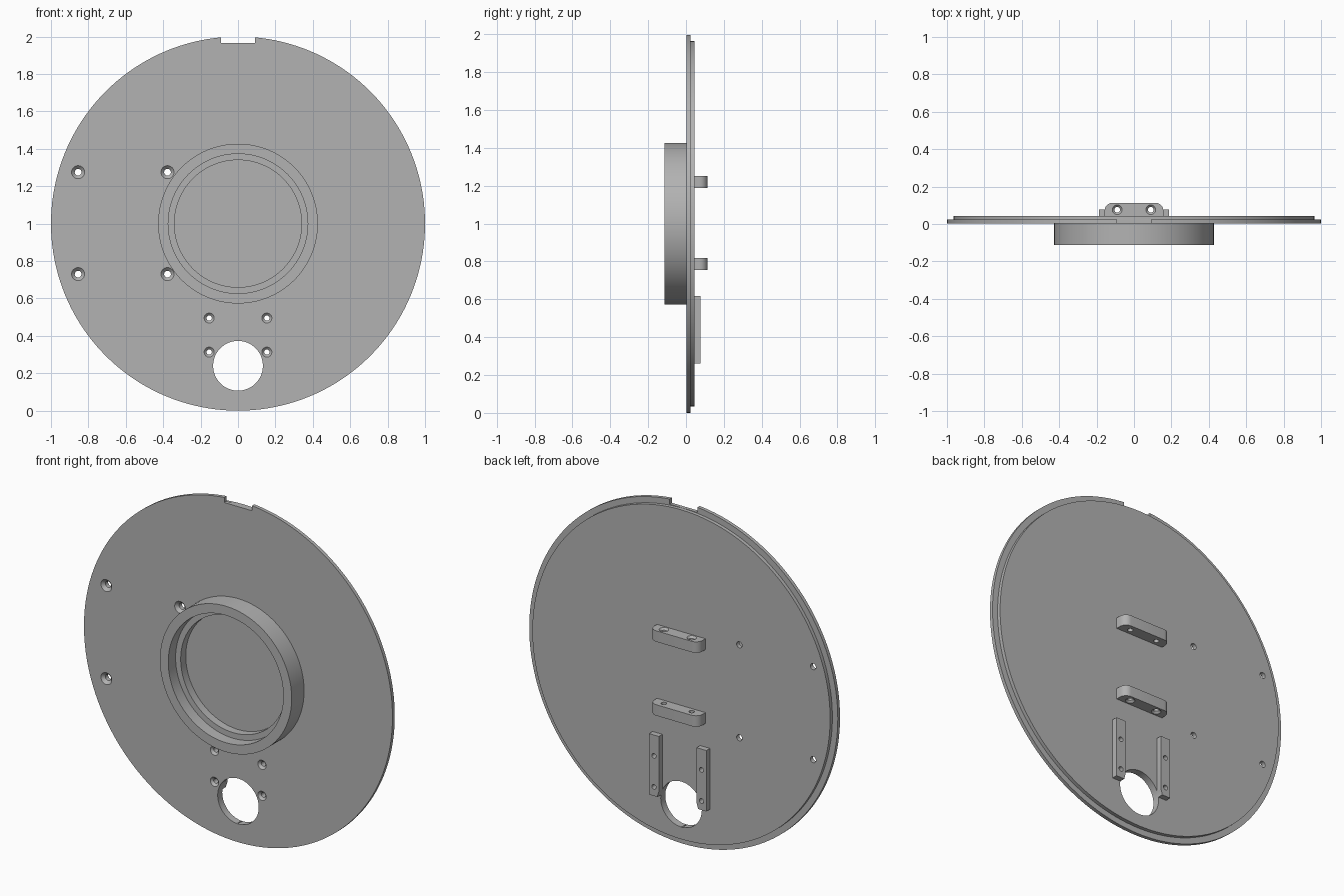
import bpy, bmesh, math
from mathutils import Matrix, Vector

cube = bpy.data.objects.get("Cube")
if cube:
    bpy.data.objects.remove(cube, do_unlink=True)

grey = bpy.data.materials.new("plain grey")
grey.use_nodes = True
colour = (0.45, 0.45, 0.45, 1)
grey.diffuse_color = colour
grey.node_tree.nodes["Principled BSDF"].inputs["Base Color"].default_value = colour

BACK = 0.044      # rear surface of the plate
FRONT = 0.002     # front surface of the plate
END = 0.113       # furthest reach forwards and backwards


def lathe(bm, profile, place, steps):
    """Spin a (radius, height) profile about local z, then place it."""
    part = bmesh.new()
    verts = [part.verts.new((r, 0, h)) for r, h in profile]
    edges = [part.edges.new(pair) for pair in zip(verts, verts[1:])]
    bmesh.ops.spin(part, geom=verts + edges, cent=(0, 0, 0), axis=(0, 0, 1),
                   angle=math.tau, steps=steps, use_duplicate=False)
    bmesh.ops.remove_doubles(part, verts=part.verts, dist=1e-5)
    bmesh.ops.recalc_face_normals(part, faces=part.faces)
    part.transform(place)
    add_to(bm, part)


def add_to(bm, part):
    mesh = bpy.data.meshes.new("piece")
    part.to_mesh(mesh)
    part.free()
    bm.from_mesh(mesh)
    bpy.data.meshes.remove(mesh)


def box(bm, low, high):
    low, high = Vector(low), Vector(high)
    place = Matrix.Translation((low + high) / 2) @ Matrix.Diagonal((*(high - low), 1))
    bmesh.ops.create_cube(bm, size=1, matrix=place)


def make(name, bm):
    mesh = bpy.data.meshes.new(name)
    bm.to_mesh(mesh)
    bm.free()
    mesh.materials.append(grey)
    obj = bpy.data.objects.new(name, mesh)
    bpy.context.collection.objects.link(obj)
    return obj


def activate(obj):
    bpy.ops.object.select_all(action='DESELECT')
    obj.select_set(True)
    bpy.context.view_layer.objects.active = obj


def cut(obj, cutter):
    activate(obj)
    mod = obj.modifiers.new("cut", 'BOOLEAN')
    mod.operation, mod.solver, mod.object = 'DIFFERENCE', 'EXACT', cutter
    bpy.ops.object.modifier_apply(modifier=mod.name)


def facing_back(x, y, z):
    """Local z points to the rear (+y)."""
    return Matrix.Translation((x, y, z)) @ Matrix.Rotation(-math.pi / 2, 4, 'X')


def screw_hole(bm, place, head, shank, length):
    """Countersunk hole entering along local z."""
    lathe(bm, [(0, -0.02), (head, -0.02), (head, 0), (shank, head - shank),
               (shank, length), (0, length)], place, 32)


# Stepped plate with the stepped collar on its front
plate_bm = bmesh.new()
lathe(plate_bm, [(0, FRONT), (0.34, FRONT), (0.34, -0.045), (0.373, -0.045),
                 (0.373, -END), (0.427, -END), (0.427, FRONT), (1, FRONT),
                 (1, 0.023), (0.965, 0.023), (0.965, BACK), (0, BACK)],
      facing_back(0, 0, 1), 160)
plate = make("plate_with_collar", plate_bm)

# Vertical rails either side of the round opening
rails = []
for name, side in (("left", 1), ("right", -1)):
    bm = bmesh.new()
    xs = sorted((side * 0.122, side * 0.186))
    box(bm, (xs[0], BACK - 0.002, 0.26), (xs[1], 0.077, 0.617))
    rails.append(make(name + "_rail", bm))

# Cutters for the plate: opening, screw holes and rim notch
holes = bmesh.new()
lathe(holes, [(0, -0.1), (0.133, -0.1), (0.133, 0.2), (0, 0.2)],
      facing_back(0, 0, 0.24), 96)
for x in (-0.855, -0.377):
    for z in (0.73, 1.275):
        screw_hole(holes, facing_back(x, FRONT, z), 0.035, 0.018, 0.1)
for x in (-0.154, 0.154):
    for z in (0.313, 0.495):
        screw_hole(holes, facing_back(x, FRONT, z), 0.027, 0.014, 0.12)
hole_cutter = make("hole_cutter", holes)
notch = bmesh.new()
box(notch, (-0.09, -0.05, 0.966 + 1), (0.09, 0.1, 2.1))
notch_cutter = make("notch_cutter", notch)
for obj in [plate] + rails:
    cut(obj, hole_cutter)
cut(plate, notch_cutter)

# Rounded lugs on the back, countersunk on their outer sides
lugs = []
for name, z, out in (("upper_lug", 1.22, 1), ("lower_lug", 0.787, -1)):
    bm = bmesh.new()
    box(bm, (-0.157, BACK - 0.002, z - 0.032), (0.157, END, z + 0.032))
    corners = [e for e in bm.edges if all(v.co.y > 0.1 for v in e.verts)
               and abs(e.verts[0].co.x - e.verts[1].co.x) < 0.001]
    bmesh.ops.bevel(bm, geom=corners, offset=0.042, segments=8,
                    affect='EDGES', profile=0.5)
    lug = make(name, bm)
    drill = bmesh.new()
    for x in (-0.09, 0.09):
        turn = Matrix.Rotation(math.pi if out > 0 else 0, 4, 'X')
        place = Matrix.Translation((x, 0.076, z + out * 0.032)) @ turn
        screw_hole(drill, place, 0.026, 0.015, 0.1)
    drill_cutter = make("drill_cutter", drill)
    cut(lug, drill_cutter)
    bpy.data.objects.remove(drill_cutter, do_unlink=True)
    lugs.append(lug)

for cutter in (hole_cutter, notch_cutter):
    bpy.data.objects.remove(cutter, do_unlink=True)

for obj in [plate] + rails + lugs:
    activate(obj)
    bpy.ops.object.shade_smooth_by_angle(angle=math.radians(30))
